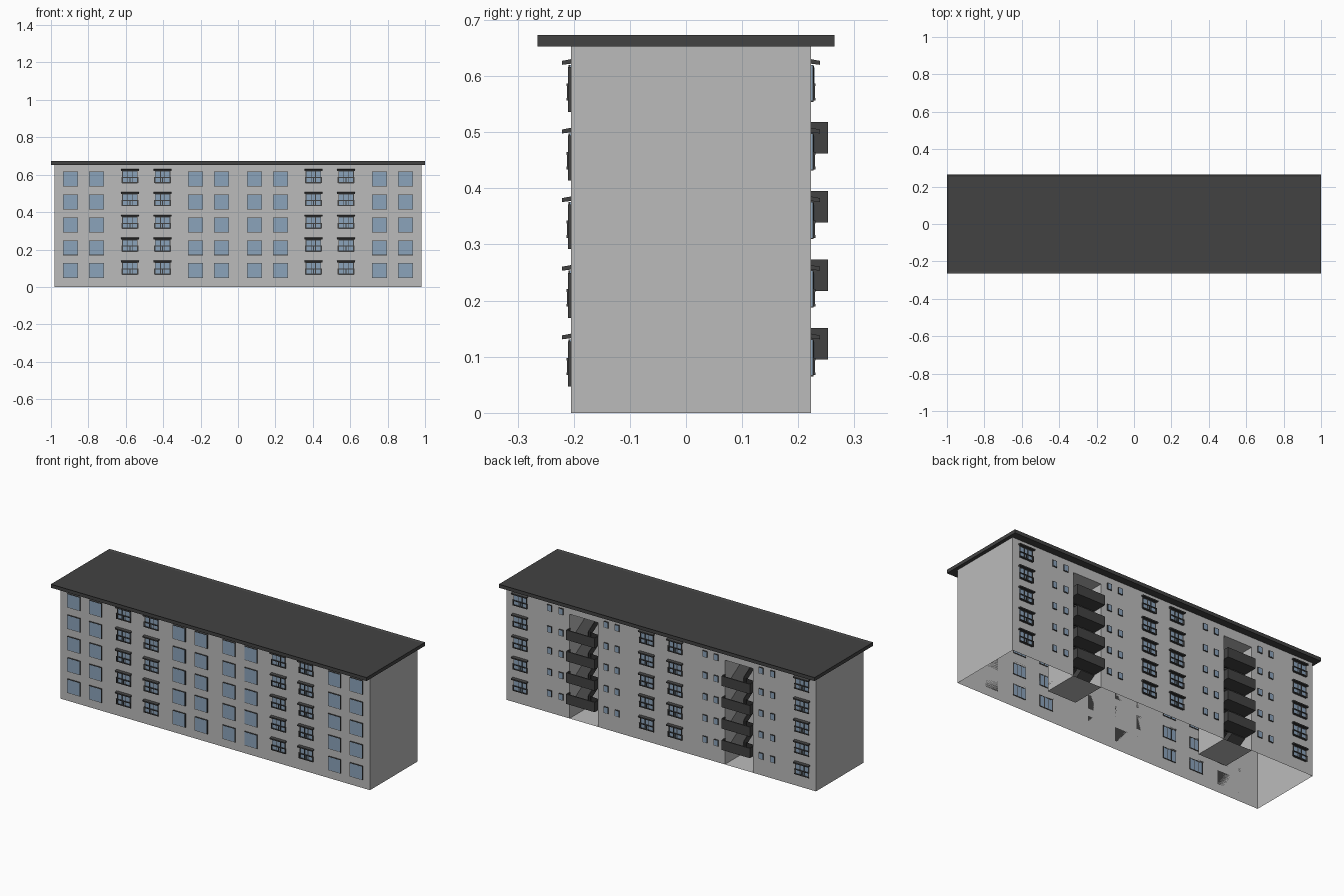
import bpy, bmesh
from mathutils import Vector, Matrix

if "Cube" in bpy.data.objects:
    bpy.data.objects.remove(bpy.data.objects["Cube"])


def make_mat(name, col):
    m = bpy.data.materials.new(name)
    m.diffuse_color = (*col, 1)
    m.use_nodes = True
    m.node_tree.nodes["Principled BSDF"].inputs["Base Color"].default_value = m.diffuse_color
    return m


WALL = make_mat("wall grey", (0.50, 0.50, 0.50))
DARK = make_mat("dark grey trim", (0.055, 0.055, 0.055))
GLASS = make_mat("blue glass", (0.26, 0.37, 0.50))

# Main dimensions
XW, YF, YB, ZT = 0.98, -0.205, 0.223, 0.655
STOREY, FLOORS = 0.1223, 5
RX0, RX1, RY, RZ = 0.402, 0.582, 0.023, 0.597     # stairwell recess


def finish(bm, name, *mats):
    me = bpy.data.meshes.new(name)
    bm.to_mesh(me)
    bm.free()
    for m in mats:
        me.materials.append(m)
    ob = bpy.data.objects.new(name, me)
    bpy.context.collection.objects.link(ob)
    return ob


def box(bm, x0, x1, y0, y1, z0, z1, mat=0):
    lo, hi = Vector((x0, min(y0, y1), z0)), Vector((x1, max(y0, y1), z1))
    res = bmesh.ops.create_cube(
        bm, size=1,
        matrix=Matrix.Translation((lo + hi) / 2) @ Matrix.Diagonal((*(hi - lo), 1)))
    for f in {f for v in res["verts"] for f in v.link_faces}:
        f.material_index = mat


def prism(bm, x0, x1, yz):
    """Extrude a y-z profile along x."""
    face = bm.faces.new([bm.verts.new((x0, y, z)) for y, z in yz])
    res = bmesh.ops.extrude_face_region(bm, geom=[face])
    vs = [g for g in res["geom"] if isinstance(g, bmesh.types.BMVert)]
    bmesh.ops.translate(bm, verts=vs, vec=(x1 - x0, 0, 0))
    bmesh.ops.recalc_face_normals(bm, faces=bm.faces[:])


def panel(bm, axis, pos, a, b, sign):
    """Flat wall panel at a position on an axis, facing along the sign."""
    pts = []
    for u, v in ((a[0], b[0]), (a[1], b[0]), (a[1], b[1]), (a[0], b[1])):
        p = [u, v]
        p.insert(axis, pos)
        pts.append(bm.verts.new(p))
    f = bm.faces.new(pts)
    f.normal_update()
    if f.normal[axis] * sign < 0:
        f.normal_flip()


# Building shell: open underneath, with two stairwell recesses in the back
bm = bmesh.new()
panel(bm, 1, YF, (-XW, XW), (0, ZT), -1)
for s in (-1, 1):
    panel(bm, 0, s * XW, (YF, YB), (0, ZT), s)
    panel(bm, 1, YB, sorted((s * RX1, s * XW)), (0, ZT), 1)
panel(bm, 1, YB, (-RX0, RX0), (0, ZT), 1)
for a, b in ((-RX1, -RX0), (RX0, RX1)):
    panel(bm, 1, YB, (a, b), (RZ, ZT), 1)
    panel(bm, 1, RY, (a, b), (0, RZ), 1)
    panel(bm, 0, a, (RY, YB), (0, RZ), 1)
    panel(bm, 0, b, (RY, YB), (0, RZ), -1)
    panel(bm, 2, 0, (a, b), (RY, YB), 1)
    panel(bm, 2, RZ, (a, b), (RY, YB), -1)
finish(bm, "building_walls", WALL)

# Flat roof with a low raised rim
bm = bmesh.new()
box(bm, -1, 1, -0.265, 0.265, 0.653, 0.673)
top = [f for f in bm.faces if f.normal.z > 0.9]
bmesh.ops.inset_region(bm, faces=top, thickness=0.016)
bmesh.ops.translate(bm, verts=top[0].verts[:], vec=(0, 0, -0.005))
finish(bm, "roof", DARK)


def plain_window(bm, x, z, w, h, wall, s):
    box(bm, x - w / 2, x + w / 2, wall, wall + s * 0.005, z, z + h, 0)
    e = 0.003
    box(bm, x - w / 2 + e, x + w / 2 - e, wall + s * 0.004, wall + s * 0.0056,
        z + e, z + h - e, 1)


def railed_window(bm, x, z, wall, s):
    w = 0.042

    def part(x0, x1, d0, d1, z0, z1, mat=0):
        box(bm, x + x0, x + x1, wall + s * d0, wall + s * d1, z + z0, z + z1, mat)

    # glass pane through the wall, then frame and two mullions
    part(-w, w, -0.002, 0.002, 0.02, 0.084, 1)
    for a in (-w, -0.014, 0.010, w - 0.004):
        part(a, a + 0.004, -0.003, 0.004, 0.02, 0.084)
    for b in (0.018, 0.080):
        part(-w, w, -0.003, 0.004, b, b + 0.004)
    # sloping canopy
    prism(bm, x - 0.048, x + 0.048,
          [(wall, z + 0.094), (wall + s * 0.016, z + 0.091),
           (wall + s * 0.016, z + 0.084), (wall, z + 0.086)])
    # railing
    for b in (0.020, 0.046):
        part(-0.046, 0.046, 0.004, 0.008, b, b + 0.005)
    for a in (-0.046, -0.002, 0.042):
        part(a, a + 0.004, 0.003, 0.007, 0.02, 0.05)


# Windows, storey by storey
front, railed, small = bmesh.new(), bmesh.new(), bmesh.new()
for k in range(FLOORS):
    z = 0.047 + k * STOREY
    for s in (-1, 1):
        for x in (0.895, 0.757, 0.227, 0.088):
            plain_window(front, s * x, z, 0.08, 0.08, YF, -1)
        for x in (0.578, 0.403):
            railed_window(railed, s * x, z, YF, -1)
        for x in (0.893, 0.09):
            railed_window(railed, s * x, z, YB, 1)
        for x in (0.707, 0.634, 0.349, 0.278):
            plain_window(small, s * x, z + 0.046, 0.028, 0.036, YB, 1)
finish(front, "front_windows", DARK, GLASS)
finish(railed, "railed_windows", DARK, GLASS)
finish(small, "small_back_windows", DARK, GLASS)

# Stairwells: projecting landings with solid parapets, and zigzag flights
landings, stairs = bmesh.new(), bmesh.new()
T = 0.012
for a, b in ((-RX1, -RX0), (RX0, RX1)):
    mid = (a + b) / 2
    for k in range(FLOORS - 1):
        z = 0.095 + k * STOREY
        box(landings, a, b, 0.165, 0.253, z, z + 0.008)
        box(landings, a, b, 0.247, 0.253, z, z + 0.056)
        for x in (a, b - 0.006):
            box(landings, x, x + 0.006, YB, 0.253, z, z + 0.056)
        lo, hi = z - STOREY / 2 + 0.008, z + STOREY / 2 + 0.008
        # flight up to the landing, then flight up to the next floor
        for x0, x1, inner in ((a, mid - 0.006, lo), (mid + 0.006, b, hi)):
            prism(stairs, x0, x1, [(0.07, inner), (0.17, z + 0.008),
                                   (0.17, z + 0.008 - T), (0.07, inner - T)])
            rail = x1 - 0.004 if x0 == a else x0
            prism(stairs, rail, rail + 0.004,
                  [(0.07, inner + 0.03), (0.17, z + 0.038),
                   (0.17, z), (0.07, inner - T)])
        # floor slab at the inner end
        box(stairs, a, b, RY, 0.072, hi - T, hi)
    box(stairs, a, b, RY, 0.072, 0.034, 0.042)
finish(landings, "stair_landings", DARK)
finish(stairs, "stair_flights", DARK)
